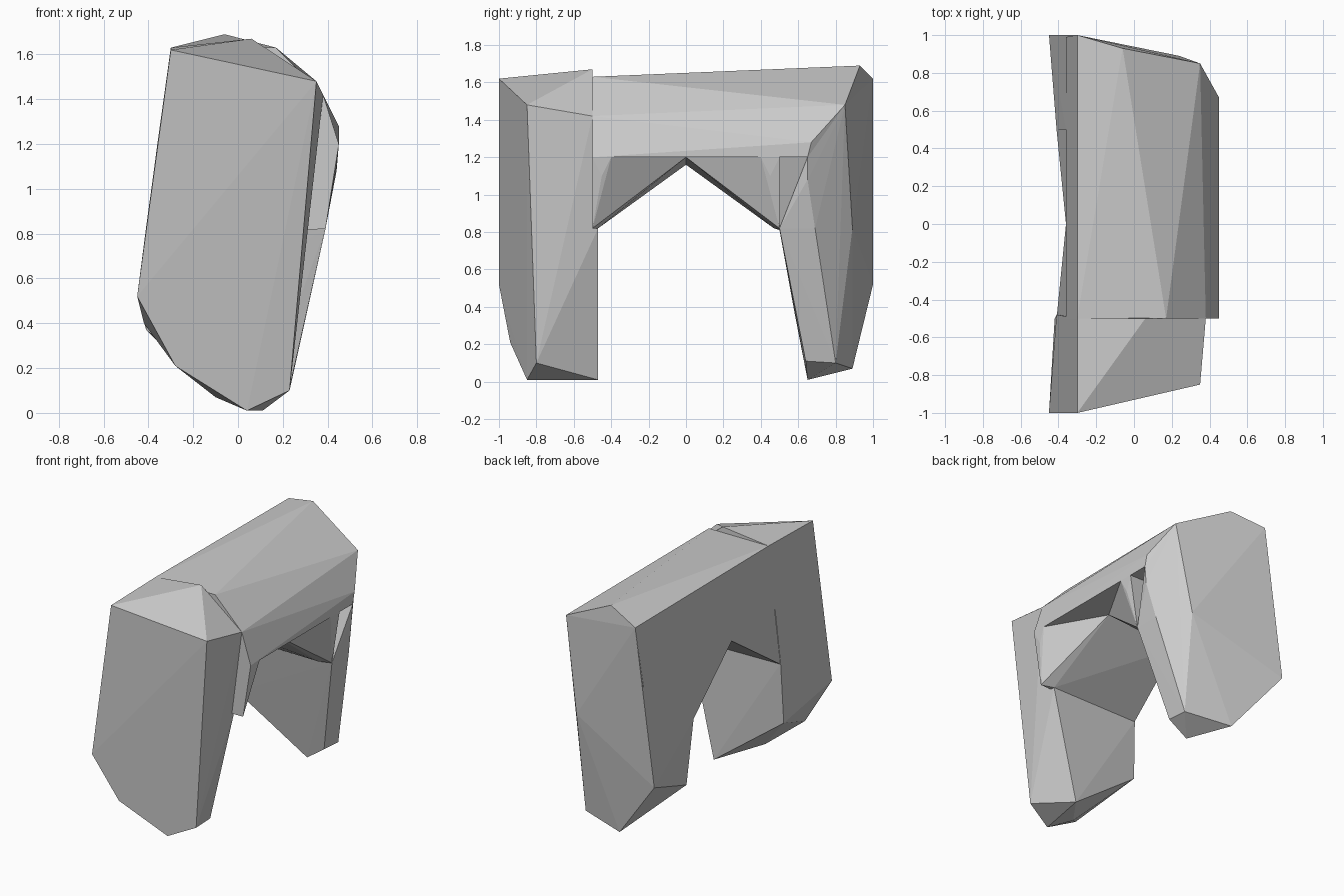
import bpy, bmesh


def hull(name, pts):
    """Flat-faced convex block wrapped around a few corner points."""
    bm = bmesh.new()
    for p in pts:
        bm.verts.new(p)
    res = bmesh.ops.convex_hull(bm, input=bm.verts[:])
    loose = [v for v in bm.verts if not v.link_faces]
    bmesh.ops.delete(bm, geom=loose, context='VERTS')
    bmesh.ops.recalc_face_normals(bm, faces=bm.faces[:])
    me = bpy.data.meshes.new(name)
    bm.to_mesh(me)
    bm.free()
    ob = bpy.data.objects.new(name, me)
    bpy.context.collection.objects.link(ob)
    return ob


# Front slab leg: outer face, then inner corners
hull("front_leg", [
    (-.30, -1, 1.62), (.35, -.85, 1.48), (.23, -.80, .10), (.04, -.85, .01),
    (-.28, -.94, .21), (-.45, -1, .52),
    (-.30, -.50, 1.63), (.06, -.50, 1.67), (.38, -.50, 1.42),
    (.30, -.47, .82), (.11, -.47, .01), (-.10, -.75, .07),
    (-.42, -.50, .40), (-.41, -.48, .83)])

# Back slab leg, tapering towards the ground
hull("back_leg", [
    (-.30, 1, 1.62), (.35, .85, 1.48), (.24, .89, .82), (.23, .80, .10),
    (-.10, .89, .07), (-.45, 1, .52),
    (.45, .65, 1.20), (.44, .65, 1.08), (.39, .69, .82), (.39, .50, .82),
    (.23, .64, .11), (.09, .65, .01), (-.41, .58, .37),
    (-.41, .50, .81), (-.36, .50, 1.20)])

# Lintel bar bridging the legs
hull("lintel", [
    (-.30, -.5, 1.63), (.17, -.5, 1.63), (.38, -.5, 1.42), (.45, -.5, 1.20),
    (-.36, -.5, 1.20),
    (-.30, 1, 1.62), (-.06, .93, 1.69), (.35, .85, 1.48), (.45, .67, 1.28),
    (.45, .65, 1.20), (-.36, .99, 1.20)])

# Corner braces, mirrored front to back
for side, s in (("front", -1), ("back", 1)):
    hull(side + "_brace", [(x, s * y, z) for x, y, z in [
        (.45, .40, 1.20), (.45, .50, 1.20), (.44, .45, 1.10), (.22, 0, 1.20),
        (-.36, 0, 1.16), (-.355, 0, 1.20), (-.41, .50, .81), (.39, .50, .82),
        (.30, .47, .82), (.13, .35, .94), (-.355, .50, 1.20)]])
